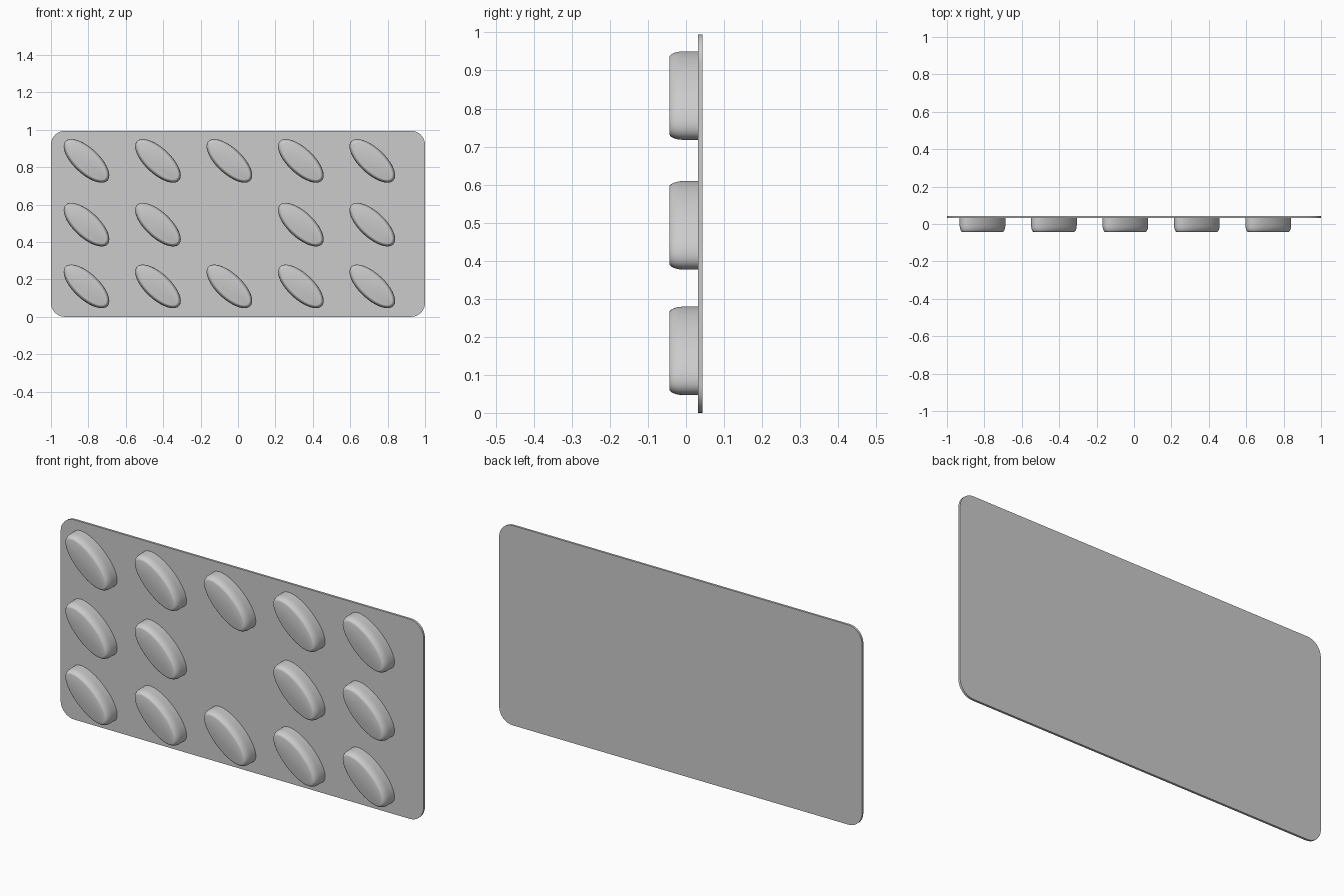
import bpy
import bmesh
from math import cos, sin, pi, radians

cube = bpy.data.objects.get("Cube")
if cube:
    bpy.data.objects.remove(cube, do_unlink=True)

FRONT, SHEET_FRONT, BACK = -0.044, 0.032, 0.043
HEIGHT = 0.995


def make_material(name, colour):
    mat = bpy.data.materials.new(name)
    mat.use_nodes = True
    mat.diffuse_color = colour
    mat.node_tree.nodes["Principled BSDF"].inputs["Base Color"].default_value = colour
    return mat


def loft(name, rings, mat):
    """Join closed rings of equal size into a solid with capped ends."""
    bm = bmesh.new()
    loops = [[bm.verts.new(p) for p in ring] for ring in rings]
    n = len(loops[0])
    for a, b in zip(loops, loops[1:]):
        for i in range(n):
            j = (i + 1) % n
            bm.faces.new((a[i], a[j], b[j], b[i]))
    bm.faces.new(loops[0])
    bm.faces.new(loops[-1])
    bmesh.ops.recalc_face_normals(bm, faces=bm.faces)
    mesh = bpy.data.meshes.new(name)
    bm.to_mesh(mesh)
    bm.free()
    mesh.materials.append(mat)
    obj = bpy.data.objects.new(name, mesh)
    bpy.context.collection.objects.link(obj)
    bpy.ops.object.select_all(action="DESELECT")
    obj.select_set(True)
    bpy.context.view_layer.objects.active = obj
    bpy.ops.object.shade_smooth_by_angle(angle=radians(30))
    return obj


def rounded_rectangle(y, radius=0.075, steps=8):
    ring = []
    for corner, (sx, sz) in enumerate([(1, 1), (-1, 1), (-1, -1), (1, -1)]):
        cx, cz = sx * (1 - radius), HEIGHT / 2 + sz * (HEIGHT / 2 - radius)
        for k in range(steps + 1):
            t = (corner + k / steps) * pi / 2
            ring.append((cx + radius * cos(t), y, cz + radius * sin(t)))
    return ring


def tilted_ellipse(y, inset, long=0.154, short=0.069, tilt=radians(-43), sides=48):
    ring = []
    for k in range(sides):
        t = 2 * pi * k / sides
        u, v = (long - inset) * cos(t), (short - inset) * sin(t)
        ring.append((u * cos(tilt) - v * sin(tilt), y, u * sin(tilt) + v * cos(tilt)))
    return ring


grey = make_material("light grey", (0.6, 0.6, 0.6, 1))

# Thin backing sheet with rounded corners
loft("backing_sheet", [rounded_rectangle(SHEET_FRONT), rounded_rectangle(BACK)], grey)

# One raised pocket with a rounded front rim, copied over the grid
DEPTH, INSET, STEPS = 0.038, 0.018, 6
rings = [tilted_ellipse(SHEET_FRONT + 0.002, 0)]
for k in range(STEPS + 1):
    t = k / STEPS * pi / 2
    rings.append(tilted_ellipse(FRONT + DEPTH * (1 - sin(t)), INSET * (1 - cos(t))))
pocket = loft("pocket", rings, grey)

columns = [-0.81 + 0.382 * i for i in range(5)]
rows = [0.163, 0.493, 0.834]
spots = [(x, z) for r, z in enumerate(rows) for c, x in enumerate(columns)
         if (r, c) != (1, 2)]  # the middle place stays empty
for i, (x, z) in enumerate(spots):
    obj = pocket if i == 0 else pocket.copy()
    if i:
        bpy.context.collection.objects.link(obj)
    obj.name = f"pocket_{i + 1}"
    obj.location = (x, 0, z)
